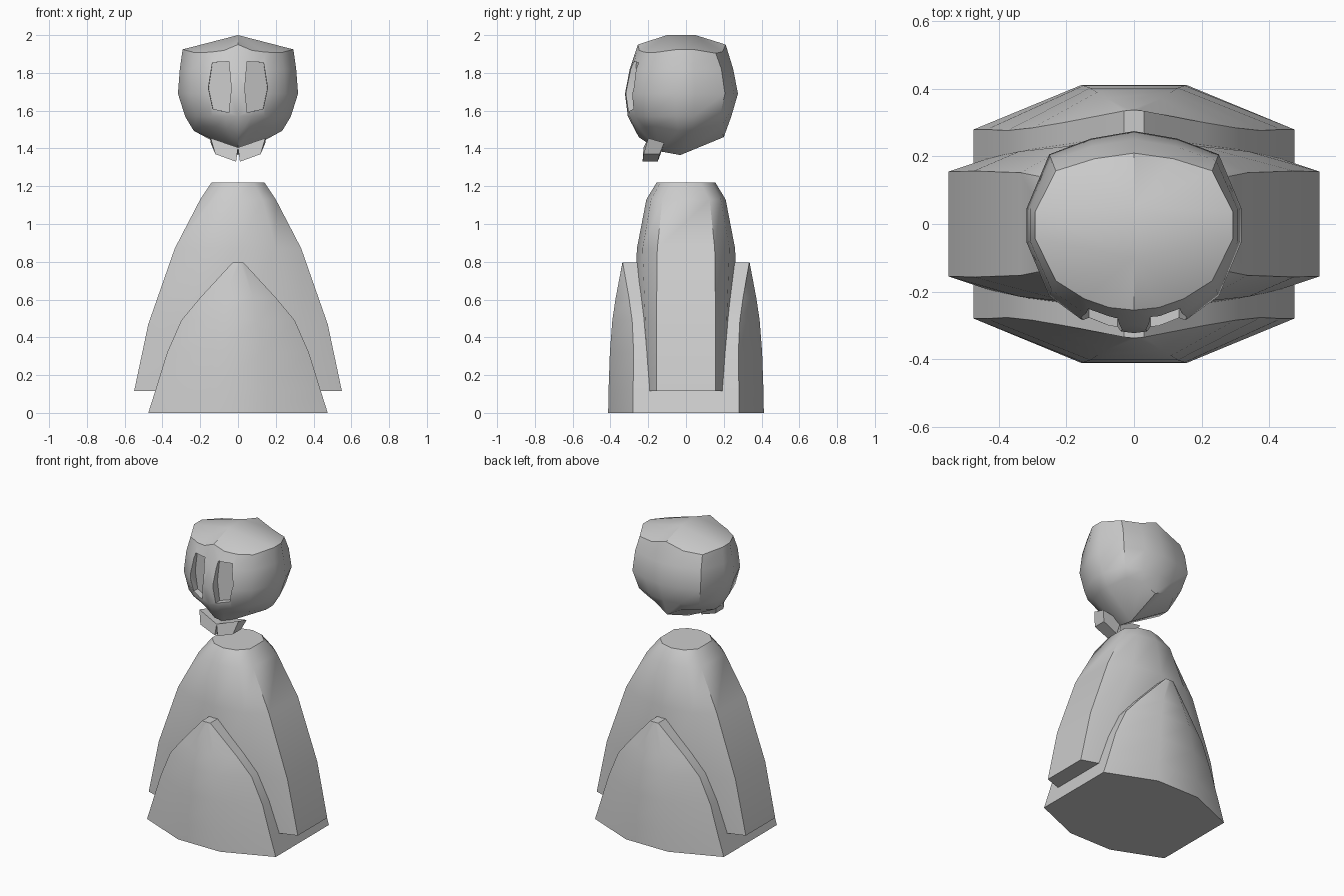
import bpy
import bmesh

cube = bpy.data.objects.get("Cube")
if cube:
    bpy.data.objects.remove(cube, do_unlink=True)

grey = bpy.data.materials.new("light_grey")
grey.use_nodes = True
COLOUR = (0.6, 0.6, 0.6, 1)
grey.diffuse_color = COLOUR
grey.node_tree.nodes["Principled BSDF"].inputs["Base Color"].default_value = COLOUR


def make_object(name, bm):
    bmesh.ops.recalc_face_normals(bm, faces=bm.faces)
    mesh = bpy.data.meshes.new(name)
    bm.to_mesh(mesh)
    bm.free()
    obj = bpy.data.objects.new(name, mesh)
    bpy.context.collection.objects.link(obj)
    mesh.materials.append(grey)
    return obj


def smooth(obj, degrees):
    bpy.ops.object.select_all(action="DESELECT")
    obj.select_set(True)
    bpy.context.view_layer.objects.active = obj
    bpy.ops.object.shade_smooth_by_angle(angle=degrees * 0.01745)


def loft(bm, rings, caps=True):
    rows = [[bm.verts.new(p) for p in ring] for ring in rings]
    for low, high in zip(rows, rows[1:]):
        for i in range(len(low)):
            bm.faces.new((low[i - 1], low[i], high[i], high[i - 1]))
    if caps:
        bm.faces.new(rows[0])
        bm.faces.new(rows[-1])
    return rows


def four_way(quarter, z):
    """Mirror a quarter outline, listed from the side to the middle, in x and y."""
    half = quarter + [(-x, y) for x, y in reversed(quarter) if x > 0]
    return [(x, y, z) for x, y in half] + [(x, -y, z) for x, y in reversed(half)]


# Skirt: height, side width, side depth, panel width, panel depth
bm = bmesh.new()
loft(bm, [four_way([(w, d), (pw, pd)], z) for z, w, d, pw, pd in (
    (0, .475, .28, .155, .412),
    (.12, .437, .28, .15, .41),
    (.32, .375, .277, .13, .403),
    (.49, .30, .285, .11, .39),
    (.61, .2, .302, .08, .372),
    (.795, .03, .335, .01, .337))])
smooth(make_object("skirt", bm), 32)

# Cloak: height, side width, side depth, shoulder width, shoulder depth, middle depth
bm = bmesh.new()
loft(bm, [four_way([(w, d), (sw, sd), (0, m)], z) for z, w, d, sw, sd, m in (
    (.115, .55, .155, .43, .195, .27),
    (.47, .475, .157, .34, .215, .275),
    (.87, .335, .152, .2, .23, .26),
    (1.13, .2, .125, .13, .185, .21),
    (1.22, .14, .075, .08, .135, .155))])
smooth(make_object("cloak", bm), 40)

# Head: unit plan from front to back, scaled at each height
plan = [(0, -1), (.25, -.97), (.5, -.87), (.79, -.66), (1, -.17),
        (1, .17), (.79, .75), (.4, .92), (0, 1)]
plan += [(-x, y) for x, y in reversed(plan[1:-1])]
levels = ((1.46, .235, .25, .2, -.06), (1.57, .28, .308, .24, 0), (1.69, .318, .323, .275, 0),
          (1.82, .308, .298, .25, 0), (1.95, .293, .255, .21, .045))
bm = bmesh.new()
rows = loft(bm, [[(x * w, y * (front if y < 0 else back), z - sag * abs(x) ** .5 * (.4 + abs(y)))
                  for x, y in plan] for z, w, front, back, sag in levels], caps=False)

# Close the skull with a short ridge on the crown and another below
for ring, front, back in ((rows[-1], (0, -.1, 2), (0, .05, 2)),
                          (rows[0], (0, -.14, 1.385), (0, -.03, 1.365))):
    front, back = bm.verts.new(front), bm.verts.new(back)
    for i in range(len(ring)):
        a, b = ring[i - 1], ring[i]
        ends = [front if v.co.y < 0 else back for v in (a, b)]
        bm.faces.new((a, b, ends[1]) if ends[0] == ends[1] else (a, b, ends[1], ends[0]))
head = make_object("head", bm)

# Eye sockets, cut parallel to the face
eye = [(.05, 1.86), (.036, 1.72), (.05, 1.59), (.14, 1.61), (.165, 1.72), (.143, 1.855)]
bm = bmesh.new()
for side in (1, -1):
    loft(bm, [[(side * x, -.5, z) for x, z in eye],
              [(side * (x * .93 + .002), .3 * x - .278, z) for x, z in eye]])
cutter = make_object("eye_cutter", bm)
cutter.hide_render = True
cut = head.modifiers.new("eye_sockets", "BOOLEAN")
cut.object = cutter
cut.solver = "EXACT"
bpy.context.view_layer.objects.active = head
bpy.ops.object.modifier_apply(modifier=cut.name)
bpy.data.objects.remove(cutter, do_unlink=True)
smooth(head, 38)

# Jaw: a slanted block on each side of a small gap
for name, side in (("jaw_left", 1), ("jaw_right", -1)):
    bm = bmesh.new()
    loft(bm, [[(side * x, y, z) for x, y, z in ring] for ring in (
        [(.01, -.23, 1.33), (.12, -.225, 1.37), (.12, -.14, 1.37), (.01, -.15, 1.33)],
        [(0, -.225, 1.405), (.145, -.2, 1.455), (.145, -.115, 1.43), (0, -.12, 1.41)])])
    make_object(name, bm)
